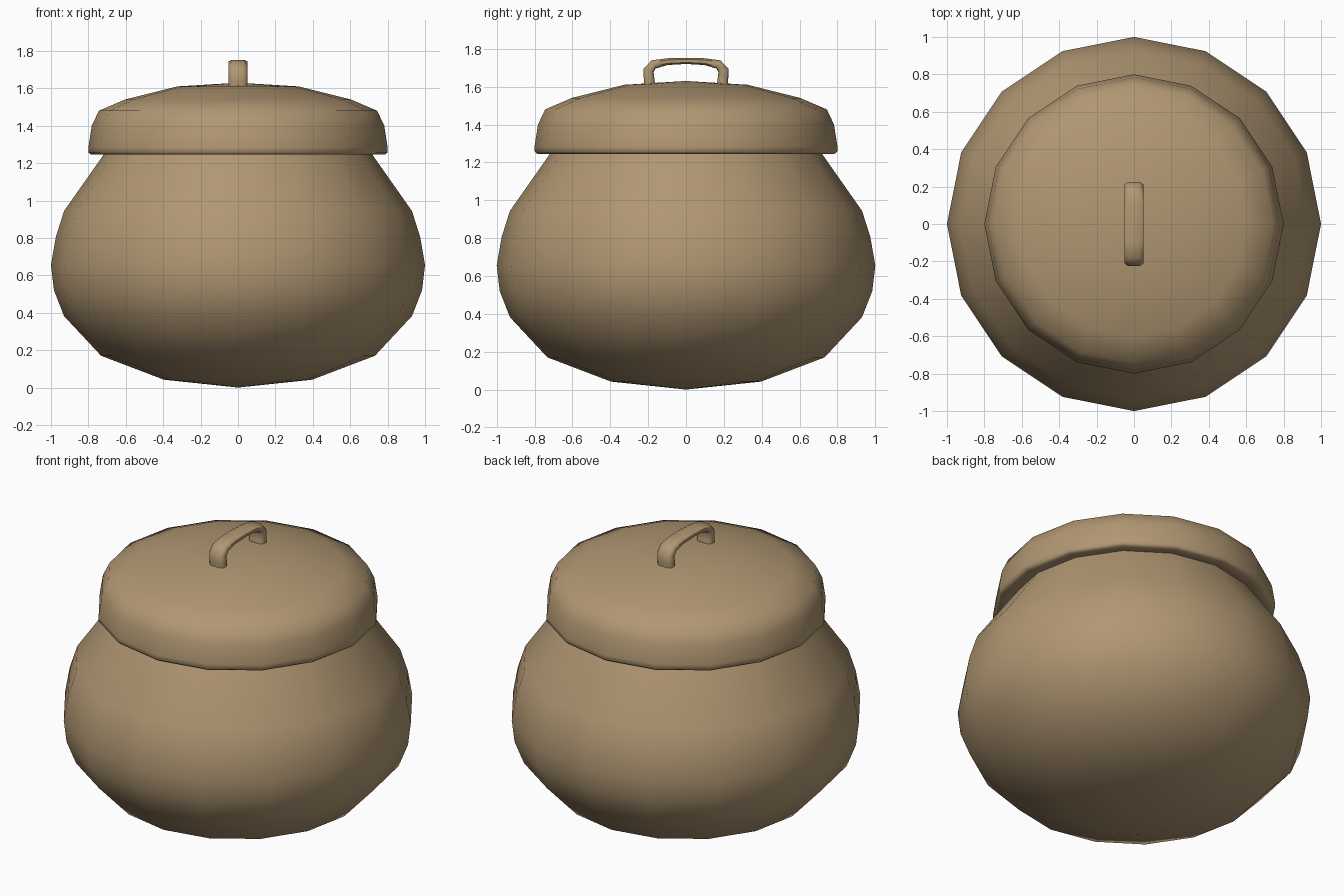
import bpy, bmesh, math
from mathutils import Vector

if "Cube" in bpy.data.objects:
    bpy.data.objects.remove(bpy.data.objects["Cube"])

SIDES = 16

clay = bpy.data.materials.new("tan_clay")
clay.diffuse_color = (0.44, 0.31, 0.17, 1)
clay.use_nodes = True
clay.node_tree.nodes["Principled BSDF"].inputs["Base Color"].default_value = clay.diffuse_color


def finish(name, bm, angle):
    bmesh.ops.recalc_face_normals(bm, faces=bm.faces[:])
    me = bpy.data.meshes.new(name)
    bm.to_mesh(me)
    bm.free()
    me.materials.append(clay)
    ob = bpy.data.objects.new(name, me)
    bpy.context.collection.objects.link(ob)
    bpy.ops.object.select_all(action='DESELECT')
    ob.select_set(True)
    bpy.context.view_layer.objects.active = ob
    bpy.ops.object.shade_smooth_by_angle(angle=math.radians(angle))
    return ob


def bridge(bm, a, b):
    n = len(a)
    for i in range(n):
        j = (i + 1) % n
        bm.faces.new((a[i], a[j], b[j], b[i]))


def lathe(name, start_z, profile, end_z, angle):
    """Revolve (radius, z) points, closed by a pole at each end."""
    bm = bmesh.new()
    rings = []
    for r, z in profile:
        rings.append([bm.verts.new((r * math.cos(math.tau * i / SIDES),
                                    r * math.sin(math.tau * i / SIDES), z))
                      for i in range(SIDES)])
    for a, b in zip(rings, rings[1:]):
        bridge(bm, a, b)
    for ring, z in ((rings[0], start_z), (rings[-1], end_z)):
        pole = bm.verts.new((0, 0, z))
        for i in range(SIDES):
            bm.faces.new((ring[i], ring[(i + 1) % SIDES], pole))
    return finish(name, bm, angle)


# Round-bellied pot
lathe("pot_body", 0.0,
      [(0.396, 0.042), (0.732, 0.17), (0.93, 0.382), (0.984, 0.52),
       (1.0, 0.655), (0.974, 0.805), (0.93, 0.944), (0.715, 1.25),
       (0.69, 1.30)], 1.30, 60)

# Overhanging lid with a rounded lower lip and a shallow dome
lathe("lid", 1.27,
      [(0.66, 1.27), (0.735, 1.252), (0.785, 1.245), (0.80, 1.257),
       (0.80, 1.285), (0.782, 1.40), (0.744, 1.48), (0.604, 1.54),
       (0.325, 1.61)], 1.63, 60)

# Arched strap handle: half a path of (y, z, half thickness), mirrored in y
half = [(-0.190, 1.59, 0.030), (-0.195, 1.64, 0.028), (-0.198, 1.685, 0.028),
        (-0.172, 1.717, 0.024), (-0.10, 1.732, 0.018)]
path = half + [(0, 1.736, 0.016)] + [(-y, z, t) for y, z, t in reversed(half)]
section = [(-0.05, -0.5), (-0.032, -1), (0.032, -1), (0.05, -0.5),
           (0.05, 0.5), (0.032, 1), (-0.032, 1), (-0.05, 0.5)]
bm = bmesh.new()
rings = []
for k, (y, z, t) in enumerate(path):
    p, q = path[max(k - 1, 0)], path[min(k + 1, len(path) - 1)]
    d = Vector((0, q[0] - p[0], q[1] - p[1])).normalized()
    n = Vector((0, -d.z, d.y))
    rings.append([bm.verts.new(Vector((x, y, z)) + n * (s * t))
                  for x, s in section])
for a, b in zip(rings, rings[1:]):
    bridge(bm, a, b)
bm.faces.new(rings[0])
bm.faces.new(rings[-1])
finish("lid_handle", bm, 60)
